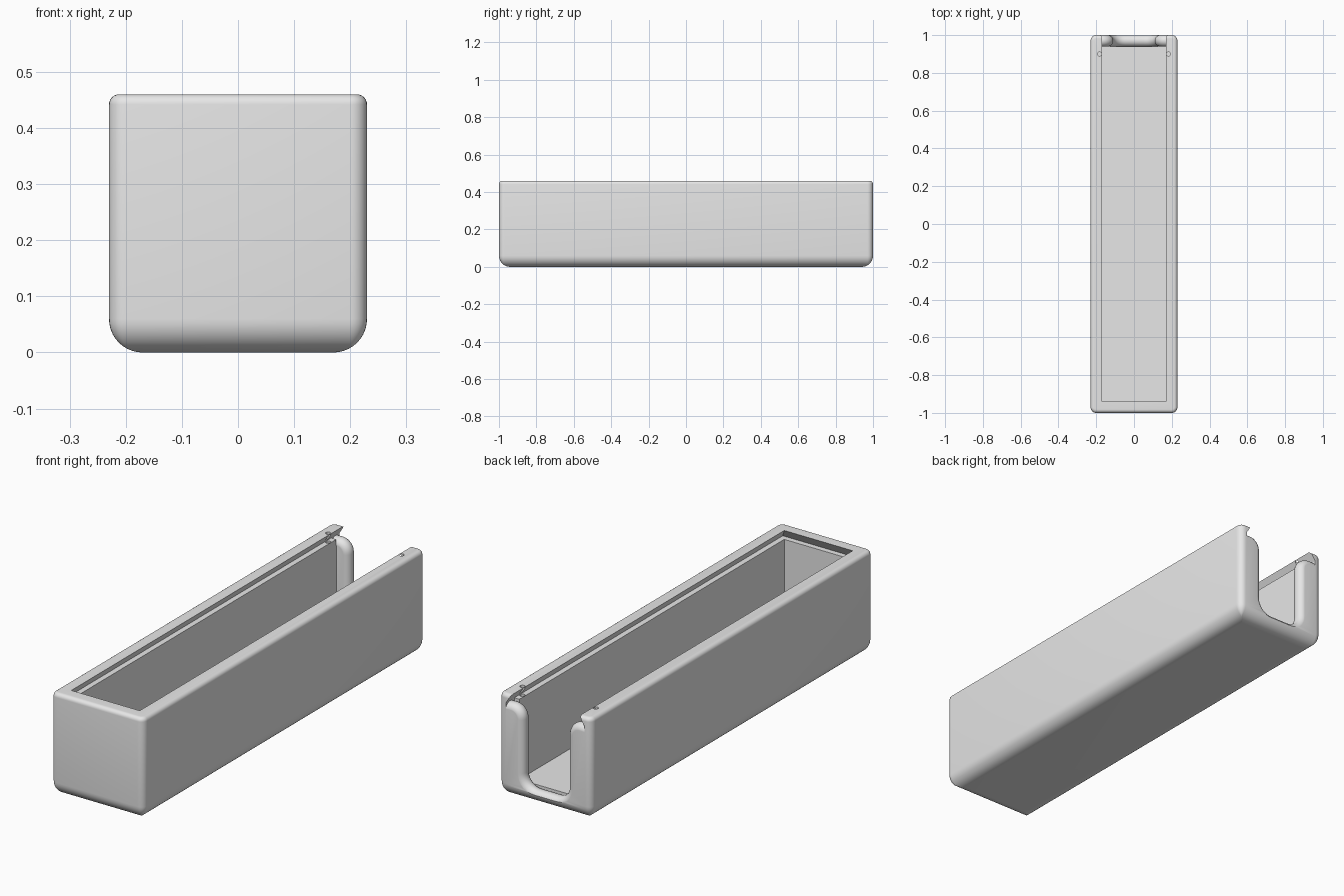
import bpy, bmesh
from math import sin, cos, pi, sqrt

cube = bpy.data.objects.get("Cube")
if cube:
    bpy.data.objects.remove(cube)

HX, HY, H = 0.23, 1.0, 0.46      # outer half width, half length, height
IX, IY, FLOOR = 0.17, 0.94, 0.06  # inner half width, half length, floor level
LEDGE = 0.42                      # height of the lid track

grey = bpy.data.materials.new("plain grey")
grey.use_nodes = True
grey.diffuse_color = (0.8, 0.8, 0.8, 1)
grey.node_tree.nodes["Principled BSDF"].inputs["Base Color"].default_value = (0.8, 0.8, 0.8, 1)


def loft(name, rings):
    """Skin a list of equal-length rings of points and cap both ends."""
    bm = bmesh.new()
    loops = [[bm.verts.new(p) for p in ring] for ring in rings]
    for a, b in zip(loops, loops[1:]):
        for i in range(len(a)):
            j = (i + 1) % len(a)
            bm.faces.new((a[i], a[j], b[j], b[i]))
    bm.faces.new(loops[0][::-1])
    bm.faces.new(loops[-1])
    bmesh.ops.recalc_face_normals(bm, faces=bm.faces[:])
    mesh = bpy.data.meshes.new(name)
    bm.to_mesh(mesh)
    bm.free()
    mesh.materials.append(grey)
    obj = bpy.data.objects.new(name, mesh)
    bpy.context.collection.objects.link(obj)
    return obj


def arc(cx, cz, r, start, end, n=8):
    return [(cx + r * cos(start + (end - start) * i / n),
             cz + r * sin(start + (end - start) * i / n)) for i in range(n + 1)]


def rounded_ring(inset, z, radius=0.03):
    r = max(radius - inset, 0.001)
    x, y = HX - inset - r, HY - inset - r
    pts = []
    for k, (sx, sy) in enumerate([(1, 1), (-1, 1), (-1, -1), (1, -1)]):
        pts += arc(sx * x, sy * y, r, k * pi / 2, (k + 1) * pi / 2, 6)
    return [(px, py, z) for px, py in pts]


def rect_ring(x, y0, y1, z):
    return [(-x, y0, z), (x, y0, z), (x, y1, z), (-x, y1, z)]


def opening_ring(y, d):
    """U-shaped section of the end opening, grown outward by d."""
    half = [(IX, 0.5), (IX, H), (0.195, LEDGE), (0.195, LEDGE - d - 0.001)]
    half += arc(IX, LEDGE - 0.06, 0.06 - d, pi / 2, pi)
    half += arc(0.05, FLOOR + 0.06, 0.06 + d, 0, -pi / 2)
    ring = half + [(-x, z) for x, z in reversed(half)]
    return [(x, y, z) for x, z in ring]


# Outer body: large round at the bottom, small round at the top
RB, RT = 0.06, 0.018
profile = [(RB * (1 - sin(t)), RB * (1 - cos(t))) for t in [i * pi / 20 for i in range(11)]]
profile += [(RT * (1 - cos(t)), H - RT + RT * sin(t)) for t in [i * pi / 12 for i in range(7)]]
body = loft("box_body", [rounded_ring(i, z) for i, z in profile])

# Cavity, dovetail lid track and rounded end opening
cutters = [
    loft("cavity_cutter", [rect_ring(IX, -IY, IY, FLOOR), rect_ring(IX, -IY, IY, LEDGE + 0.01)]),
    loft("lid_track_cutter", [rect_ring(0.195, -0.965, 1.05, LEDGE),
                              rect_ring(IX, -IY, 1.05, H),
                              rect_ring(IX, -IY, 1.05, 0.5)]),
]
r = (HY - IY) / 2
rings = []
for i in range(13):
    s = -cos(pi * i / 12)
    rings.append(opening_ring(IY + r + s * (r + 0.0005), r - r * sqrt(1 - s * s)))
rings.append(opening_ring(1.05, r))
cutters.append(loft("end_opening_cutter", rings))

# Small catch holes beside the track
for side in (-1, 1):
    cutters.append(loft("catch_hole_cutter", [
        [(x, y, z) for x, y in arc(side * 0.182, 0.9, 0.011, 0, 2 * pi * 15 / 16, 15)]
        for z in (LEDGE - 0.01, 0.5)]))

bpy.ops.object.select_all(action='DESELECT')
bpy.context.view_layer.objects.active = body
body.select_set(True)
for c in cutters:
    c.hide_render = True
    mod = body.modifiers.new("cut", 'BOOLEAN')
    mod.operation = 'DIFFERENCE'
    mod.solver = 'EXACT'
    mod.object = c
    bpy.ops.object.modifier_apply(modifier=mod.name)
for c in cutters:
    bpy.data.objects.remove(c)
bpy.ops.object.shade_smooth_by_angle(angle=pi / 6)
